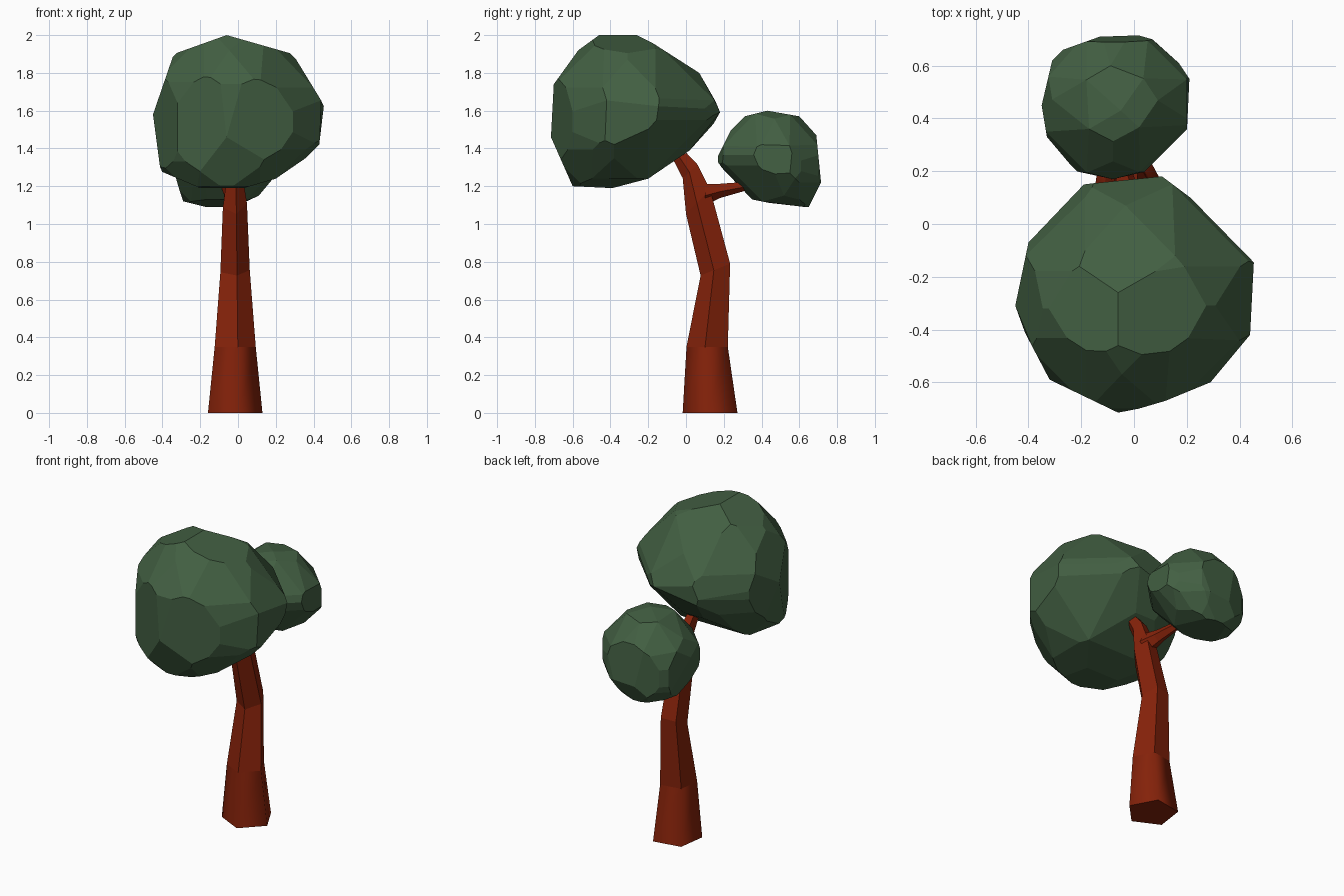
import bpy, bmesh, math
from mathutils import Vector
from itertools import product

if "Cube" in bpy.data.objects:
    bpy.data.objects.remove(bpy.data.objects["Cube"])


def material(name, rgb):
    m = bpy.data.materials.new(name)
    m.diffuse_color = (*rgb, 1)
    m.use_nodes = True
    m.node_tree.nodes["Principled BSDF"].inputs["Base Color"].default_value = m.diffuse_color
    return m


bark = material("bark", (0.235, 0.016, 0.003))
leaf = material("leaf", (0.055, 0.115, 0.055))


def finish(bm, name, mat):
    bmesh.ops.recalc_face_normals(bm, faces=bm.faces)
    me = bpy.data.meshes.new(name)
    bm.to_mesh(me)
    bm.free()
    me.materials.append(mat)
    ob = bpy.data.objects.new(name, me)
    bpy.context.collection.objects.link(ob)
    return ob


def loft(name, rings, smooth_first=False):
    """Skin a list of closed rings of points and cap both ends."""
    bm = bmesh.new()
    rows = [[bm.verts.new(p) for p in ring] for ring in rings]
    n = len(rows[0])
    for k, (a, b) in enumerate(zip(rows, rows[1:])):
        for i in range(n):
            f = bm.faces.new((a[i], a[(i + 1) % n], b[(i + 1) % n], b[i]))
            f.smooth = smooth_first and k == 0
    bm.faces.new(rows[0])
    bm.faces.new(rows[-1])
    return finish(bm, name, bark)


def cut(bm, co, no):
    """Slice off everything beyond a plane and close the hole."""
    geom = bm.verts[:] + bm.edges[:] + bm.faces[:]
    r = bmesh.ops.bisect_plane(bm, geom=geom, dist=1e-5, plane_co=co,
                               plane_no=no, clear_outer=True)
    edges = [g for g in r["geom_cut"] if isinstance(g, bmesh.types.BMEdge)]
    edges = [e for e in edges if e.is_boundary]
    if len(edges) > 2:
        bmesh.ops.edgeloop_fill(bm, edges=edges)


def crown(name, corner, side, front, top):
    """Faceted blob: carve a block with the outlines, then bevel corners and ridges."""
    views = [((1, 2), side), ((0, 2), front), ((0, 1), top)]
    lo = [min(p[0] for p in top), min(p[1] for p in top), min(p[1] for p in side)]
    hi = [max(p[0] for p in top), max(p[1] for p in top), max(p[1] for p in side)]
    c = (Vector(lo) + Vector(hi)) / 2
    bm = bmesh.new()
    bmesh.ops.create_cube(bm, size=2)
    bmesh.ops.translate(bm, verts=bm.verts, vec=c)
    for (a, b), pts in views:
        for p, q in zip(pts, pts[1:] + pts[:1]):
            co, no = c.copy(), Vector((0, 0, 0))
            co[a], co[b] = p
            no[a], no[b] = q[1] - p[1], p[0] - q[0]
            if no.dot(co - c) < 0:
                no.negate()
            cut(bm, co, no.normalized())
    half = (Vector(hi) - Vector(lo)) / 2
    for s in product((-1, 1), repeat=3):
        # reach along a slanted direction, estimated from the three outlines
        for w, factor in (((1, 1, 1), corner), ((1, 1, .4), corner + .03),
                          ((1, .4, 1), corner + .03), ((.4, 1, 1), corner + .03)):
            d = Vector([s[i] * w[i] for i in range(3)])
            reach = sum((d[i] * half[i]) ** 2 for i in range(3))
            for (a, b), pts in views:
                far = max(s[a] * (p[0] - c[a]) + s[b] * (p[1] - c[b]) for p in pts)
                reach += w[a] * w[b] * (far ** 2 - half[a] ** 2 - half[b] ** 2)
            n = d.normalized()
            cut(bm, c + n * (factor * math.sqrt(reach) / d.length), n)
    bmesh.ops.remove_doubles(bm, verts=bm.verts, dist=0.03)
    points = [v.co.copy() for v in bm.verts]
    bm.free()
    bm = bmesh.new()
    for p in points:
        bm.verts.new(p)
    bmesh.ops.convex_hull(bm, input=bm.verts)
    bmesh.ops.dissolve_limit(bm, angle_limit=math.radians(13), verts=bm.verts, edges=bm.edges)
    return finish(bm, name, leaf)


# Five-sided bent trunk: centre x, y, z, radius, tilt of the ring
ANGLES = [math.radians(-80 + 72 * i) for i in range(5)]
stations = [(-0.023, 0.134, 0, 0.154, 0), (-0.021, 0.117, 0.35, 0.116, 0),
            (-0.02, 0.159, 0.76, 0.083, 0.4), (-0.02, 0.067, 1.12, 0.068, 1.0),
            (-0.02, 0.024, 1.28, 0.042, 0.9), (-0.025, -0.03, 1.357, 0.036, 0.6)]
loft("trunk", [[(x + r * math.cos(t), y + r * math.sin(t), z + k * r * math.sin(t))
                for t in ANGLES] for x, y, z, r, k in stations], True)

# Side branch reaching back into the small crown
branch = [(-0.02, 0.1, 1.158, 0.06), (-0.04, 0.18, 1.177, 0.04), (-0.07, 0.34, 1.205, 0.022)]
loft("branch", [[(x + r * math.cos(t), y, z + r * math.sin(t)) for t in ANGLES]
                for x, y, z, r in branch])

# Leaf crowns from side (y, z), front (x, z) and top (x, y) outlines
crown("large_crown", 0.935,
      [(-.46, 2), (-.26, 2), (-.18, 1.96), (.07, 1.8), (.185, 1.6), (.14, 1.52), (.02, 1.39),
       (-.2, 1.24), (-.39, 1.19), (-.6, 1.2), (-.715, 1.46), (-.7, 1.74), (-.57, 1.92)],
      [(-.06, 2), (.29, 1.9), (.455, 1.63), (.43, 1.42), (.36, 1.35), (.2, 1.24),
       (.03, 1.19), (-.2, 1.19), (-.41, 1.28), (-.45, 1.58), (-.34, 1.9)],
      [(-.19, .15), (.1, .185), (.28, .05), (.4, -.05), (.455, -.13), (.44, -.42), (.29, -.6),
       (.12, -.67), (-.05, -.72), (-.32, -.59), (-.43, -.38), (-.45, -.31), (-.4, -.07)])
crown("small_crown", 0.93,
      [(.16, 1.34), (.24, 1.5), (.31, 1.57), (.43, 1.6), (.6, 1.57), (.69, 1.47),
       (.715, 1.22), (.65, 1.09), (.55, 1.09), (.35, 1.13), (.21, 1.27)],
      [(-.35, 1.36), (-.33, 1.24), (-.29, 1.12), (-.17, 1.09), (-.02, 1.09), (.11, 1.15),
       (.21, 1.27), (.2, 1.42), (.08, 1.57), (-.05, 1.6), (-.18, 1.58), (-.31, 1.48)],
      [(-.27, .66), (-.13, .71), (0, .72), (.07, .7), (.17, .61), (.21, .55), (.2, .34),
       (.05, .2), (-.08, .17), (-.22, .2), (-.33, .33), (-.35, .45), (-.31, .62)])
